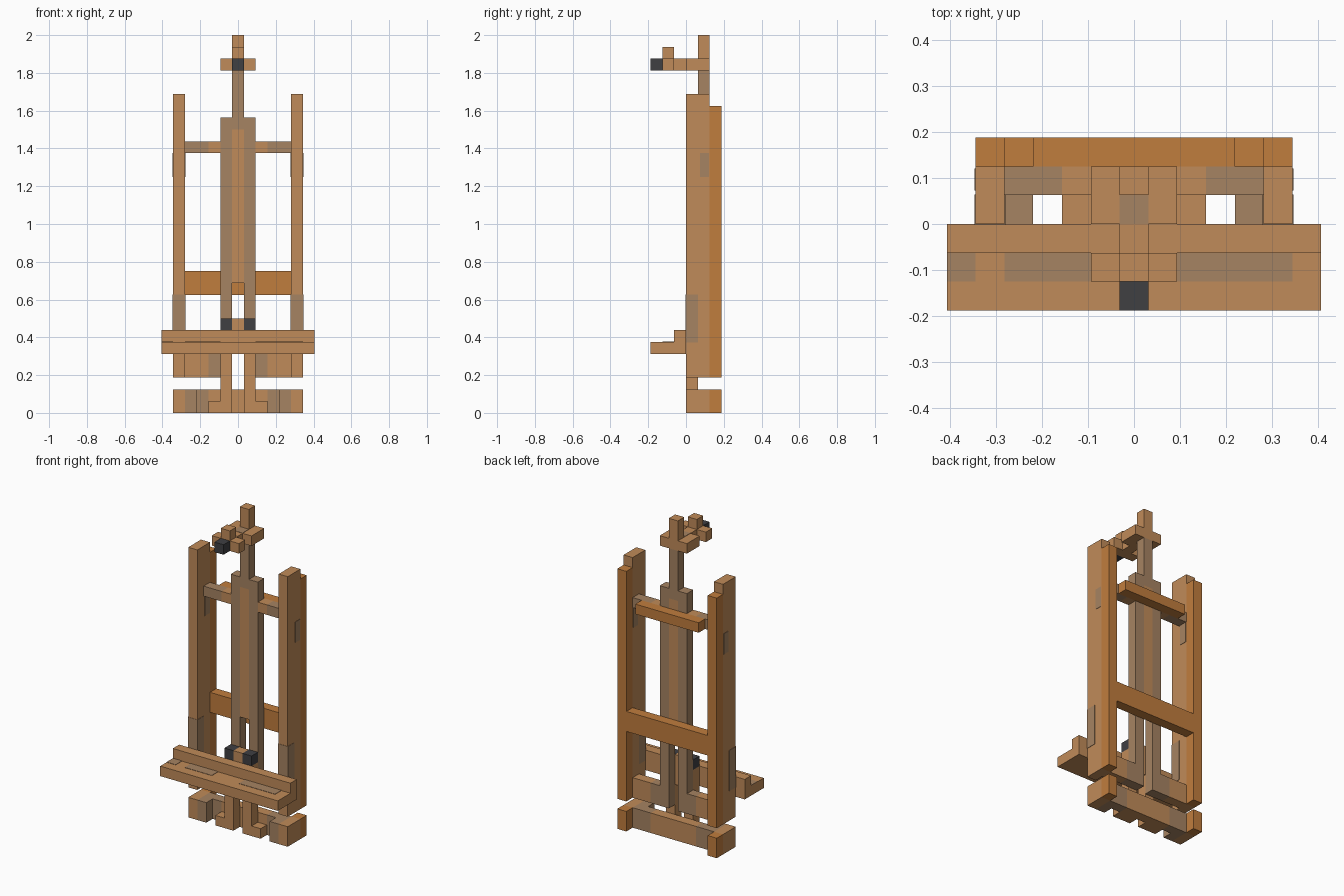
import bpy
import bmesh

cube = bpy.data.objects.get("Cube")
if cube:
    bpy.data.objects.remove(cube, do_unlink=True)

U = 0.0625  # one block of the grid


def material(name, rgb):
    m = bpy.data.materials.new(name)
    m.use_nodes = True
    m.diffuse_color = (*rgb, 1)
    m.node_tree.nodes["Principled BSDF"].inputs["Base Color"].default_value = (*rgb, 1)
    return m


TAN = material("tan wood", (0.527, 0.258, 0.100))
GREY = material("worn grey wood", (0.381, 0.227, 0.122))
ORANGE = material("orange wood", (0.527, 0.205, 0.048))
BLACK = material("black metal", (0.050, 0.050, 0.055))


def box(name, x, y, z, mat, grow=0.0):
    """Box spanning ranges given in blocks, optionally grown by a thin skin."""
    spans = [(a * U - grow, b * U + grow) for a, b in (x, y, z)]
    bm = bmesh.new()
    bmesh.ops.create_cube(bm, size=1)
    for v in bm.verts:
        for i, (lo, hi) in enumerate(spans):
            v.co[i] = hi if v.co[i] > 0 else lo
    mesh = bpy.data.meshes.new(name)
    bm.to_mesh(mesh)
    bm.free()
    mesh.materials.append(mat)
    ob = bpy.data.objects.new(name, mesh)
    bpy.context.collection.objects.link(ob)
    return ob


def pair(name, x, y, z, mat, grow=0.0):
    """The same box on the left (+x) and the right (-x)."""
    box("left_" + name, x, y, z, mat, grow)
    box("right_" + name, (-x[1], -x[0]), y, z, mat, grow)


# Side posts with their backing strips and worn patches
pair("post", (4.5, 5.5), (0, 2), (3, 27), TAN)
pair("post_backing", (4.5, 5.5), (2, 3), (3, 26), ORANGE)
pair("post_front_wear", (4.5, 5.5), (0, 1), (6, 10), GREY, 0.002)
pair("post_side_wear", (4.5, 5.5), (1.2, 1.9), (20, 22), GREY, 0.002)

# Rails between the posts
box("lower_rail", (-4.5, 4.5), (2, 3), (10, 12), ORANGE)
box("upper_rail_back", (-3.5, 3.5), (2, 3), (22, 23), ORANGE)
pair("upper_rail_end", (2.5, 4.5), (1, 2), (22, 23), GREY)
pair("upper_rail_inner", (1.5, 2.5), (1, 2), (22, 23), TAN)
pair("bottom_rail", (2.5, 4.5), (1, 2), (3, 5), TAN)
pair("bottom_rail_inner", (1.5, 2.5), (1, 2), (3, 5), GREY)

# Base
pair("foot", (4.5, 5.5), (0, 2), (0, 2), TAN)
pair("foot_heel", (4.5, 5.5), (2, 3), (0, 2), ORANGE)
pair("foot_inner", (3.5, 4.5), (0, 2), (0, 2), GREY)
pair("base_bar_end", (2.5, 3.5), (1, 2), (0, 2), GREY)
box("base_bar", (-2.5, 2.5), (1, 2), (0, 2), TAN)

# Front legs with small toes and clamps
pair("leg", (0.5, 1.5), (0, 1), (0, 7), TAN)
pair("toe", (1.5, 2.5), (0, 1), (0, 1), TAN)
pair("tray_clamp", (0.5, 1.5), (0, 1), (7, 8), BLACK)
box("clamp_bridge", (-0.5, 0.5), (0, 1), (5, 8), TAN)

# Central column and mast
pair("column_side", (0.5, 1.5), (1, 2), (3, 25), GREY)
box("column_core", (-0.5, 0.5), (1, 2), (11, 24), TAN)
box("mast", (-0.5, 0.5), (1, 2), (24, 29), GREY)
box("mast_top", (-0.5, 0.5), (1, 2), (30, 32), TAN)

# Tray with rear lip and worn patches
box("tray", (-6.5, 6.5), (-3, 0), (5, 6), TAN)
box("tray_lip", (-6.5, 6.5), (-1, 0), (6, 7), TAN)
for i, x in enumerate([(-6.5, -5.5), (-4.5, -1.5), (1.5, 5.5)]):
    box("tray_wear_%d" % (i + 1), x, (-2, -1), (5.98, 6.03), GREY)

# Top holder
box("holder_back", (-1.5, 1.5), (0, 2), (29, 30), TAN)
box("holder_arm", (-0.5, 0.5), (-1, 0), (29, 30), TAN)
box("holder_arm_wear", (-0.5, 0.5), (0, 1), (29.98, 30.03), GREY)
box("holder_front", (-1.5, 1.5), (-2, -1), (29, 30), TAN)
box("holder_knob", (-0.5, 0.5), (-2, -1), (30, 31), TAN)
box("holder_grip", (-0.5, 0.5), (-3, -2), (29, 30), BLACK)
